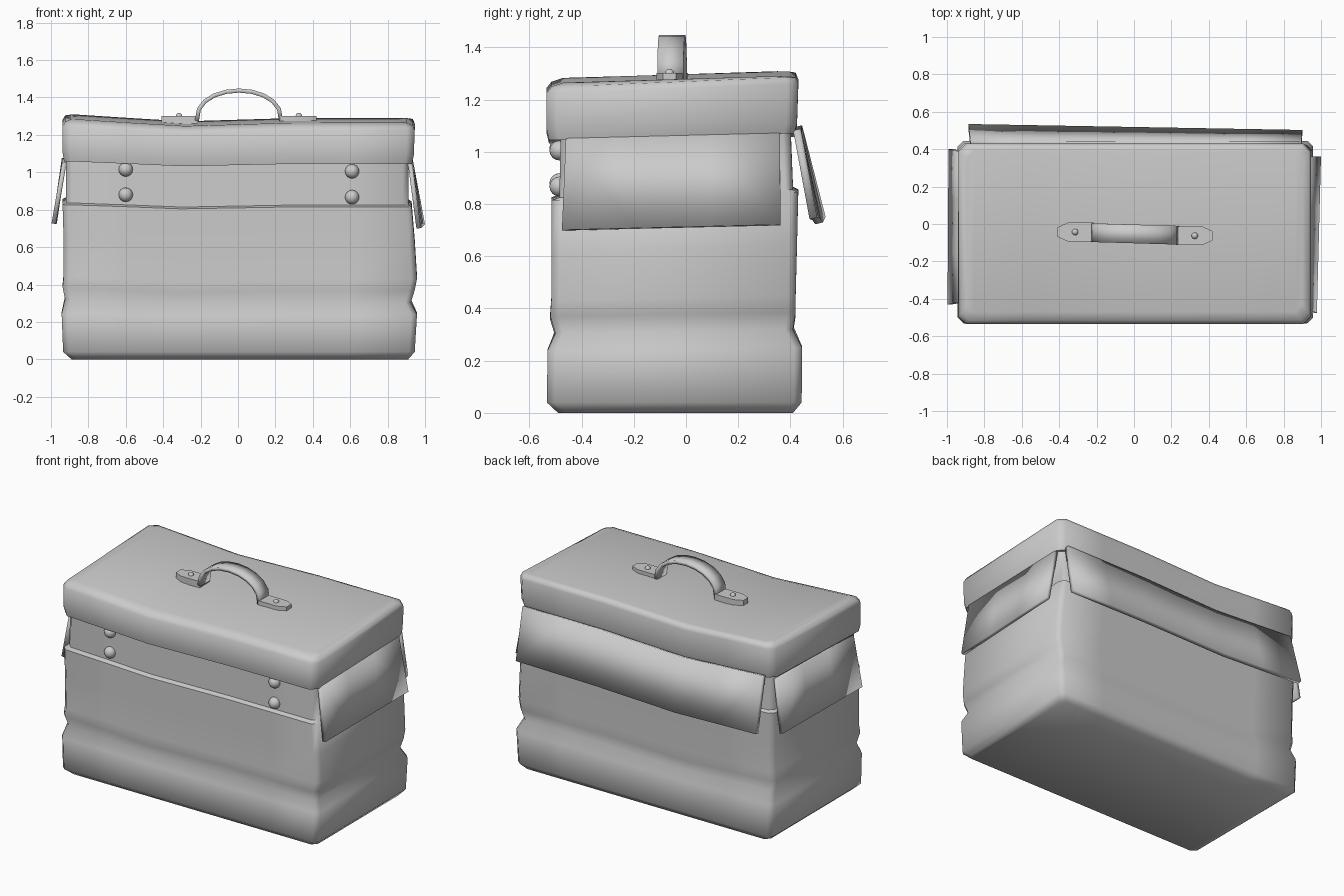
import bpy, bmesh, math
from mathutils import Vector

if "Cube" in bpy.data.objects:
    bpy.data.objects.remove(bpy.data.objects["Cube"])


def finish(name, bm, thickness=0, angle=60):
    bmesh.ops.recalc_face_normals(bm, faces=bm.faces[:])
    me = bpy.data.meshes.new(name)
    bm.to_mesh(me)
    bm.free()
    ob = bpy.data.objects.new(name, me)
    bpy.context.collection.objects.link(ob)
    if thickness:
        mod = ob.modifiers.new("thickness", 'SOLIDIFY')
        mod.thickness = thickness
        mod.offset = 0
    bpy.ops.object.select_all(action='DESELECT')
    bpy.context.view_layer.objects.active = ob
    ob.select_set(True)
    bpy.ops.object.shade_smooth_by_angle(angle=math.radians(angle))
    return ob


def sag(x):
    # worn, uneven sag along the length
    pts = [(-1, .02), (-.85, .018), (-.3, -.018), (.3, 0), (1, 0)]
    for (a, u), (b, v) in zip(pts, pts[1:]):
        if x <= b:
            return u + (v - u) * (x - a) / (b - a)
    return 0


def loft(name, rings, corner, segs=6):
    # rings: z_front, z_back, x0, x1, y0, y1, sag weight; chamfered corners
    bm = bmesh.new()
    loops = []
    for zf, zb, x0, x1, y0, y1, w in rings:
        c = corner
        xs = [x0] + [x0 + c + (x1 - x0 - 2 * c) * i / segs for i in range(segs + 1)] + [x1]
        last = len(xs) - 1
        front, back = [], []
        for i, x in enumerate(xs):
            inset = c if i in (0, last) else 0
            front.append(bm.verts.new((x, y0 + inset, zf + w * sag(x))))
            back.append(bm.verts.new((x, y1 - inset, zb + w * sag(x))))
        loops.append((front, back))
    for f, b in (loops[0], loops[-1]):
        for i in range(len(f) - 1):
            bm.faces.new((f[i], f[i + 1], b[i + 1], b[i]))
    full = [f + b[::-1] for f, b in loops]
    for lo, hi in zip(full, full[1:]):
        n = len(lo)
        for i in range(n):
            j = (i + 1) % n
            bm.faces.new((lo[i], lo[j], hi[j], hi[i]))
    return finish(name, bm)


def strip(name, rows, thickness, angle=60):
    # quad grid through rows of points, thickened
    bm = bmesh.new()
    grid = [[bm.verts.new(p) for p in row] for row in rows]
    for a, b in zip(grid, grid[1:]):
        for i in range(len(a) - 1):
            bm.faces.new((a[i], a[i + 1], b[i + 1], b[i]))
    return finish(name, bm, thickness, angle)


def lerp_row(a, b, n):
    return [Vector(a).lerp(Vector(b), i / n) for i in range(n + 1)]


# Body with crease and recessed neck
loft("body", [
    (0.0, 0.0, -.89, .91, -.49, .41, 0),
    (.04, .04, -.935, .945, -.533, .443, 0),
    (.24, .25, -.943, .957, -.53, .445, .2),
    (.305, .32, -.925, .925, -.50, .41, .8),
    (.37, .385, -.938, .945, -.52, .42, .8),
    (.43, .45, -.932, .957, -.516, .42, .5),
    (.62, .64, -.932, .945, -.515, .425, .5),
    (.815, .845, -.938, .928, -.515, .43, .6),
    (.825, .855, -.92, .912, -.485, .41, .6),
    (1.08, 1.10, -.92, .912, -.48, .40, 1)], .03)

# Lid
loft("lid", [
    (1.045, 1.07, -.93, .93, -.525, .415, .7),
    (1.09, 1.11, -.938, .94, -.535, .425, .8),
    (1.225, 1.26, -.938, .945, -.535, .43, 1),
    (1.25, 1.285, -.925, .935, -.515, .42, 1),
    (1.265, 1.29, -.895, .90, -.47, .39, 1)], .04)

# Hanging flaps
strip("back_flap", [
    [p + Vector((0, 0, sag(p.x))) for p in lerp_row((-.875, .43, 1.08), (.895, .425, 1.085), 6)],
    [p + Vector((0, 0, sag(p.x) * .7)) for p in lerp_row((-.885, .52, .735), (.90, .488, .745), 6)]], .03)
strip("left_flap", [lerp_row((-.928, -.42, 1.055), (-.93, .39, 1.075), 3),
                    lerp_row((-.985, -.43, .725), (-.98, .40, .73), 3)], .024)
strip("right_flap", [lerp_row((.92, -.46, 1.05), (.922, .36, 1.07), 3),
                     lerp_row((.966, -.475, .70), (.988, .362, .72), 3)], .024)

# Front studs
for i, (x, z) in enumerate([(-.6, 1.015), (-.6, .88), (.61, 1.005), (.61, .867)]):
    bm = bmesh.new()
    bmesh.ops.create_uvsphere(bm, u_segments=12, v_segments=8, radius=.038)
    for v in bm.verts:
        v.co += Vector((x, -.485, z))
    finish(f"stud_{i + 1}", bm)

# Handle arch
arch = []
for i in range(11):
    t = math.pi * (1 - i / 10)
    x = .005 + .225 * math.cos(t)
    z = 1.285 + .152 * math.sin(t) ** .9 if 0 < i < 10 else 1.275
    y = -.053 - .03 * x
    arch.append([(x, y - .05, z), (x, y + .05, z)])
strip("handle_arch", arch, .022)

# Handle end plates with pointed tips, and rivets
for side, label in ((-1, "left"), (1, "right")):
    bm = bmesh.new()
    cy = -.053 - .01 * side
    outline = [(.22, -.05), (.36, -.05), (.415, -.025), (.415, .025), (.36, .05), (.22, .05)]
    base = bm.faces.new([bm.verts.new((.005 + side * x, cy + y, 1.25)) for x, y in outline])
    ext = bmesh.ops.extrude_face_region(bm, geom=[base])
    for v in ext['geom']:
        if isinstance(v, bmesh.types.BMVert):
            v.co.z = 1.302
    finish(f"{label}_handle_plate", bm, angle=30)
    bm = bmesh.new()
    bmesh.ops.create_uvsphere(bm, u_segments=10, v_segments=6, radius=.018)
    for v in bm.verts:
        v.co += Vector((.005 + side * .32, cy, 1.3))
    finish(f"{label}_rivet", bm)
